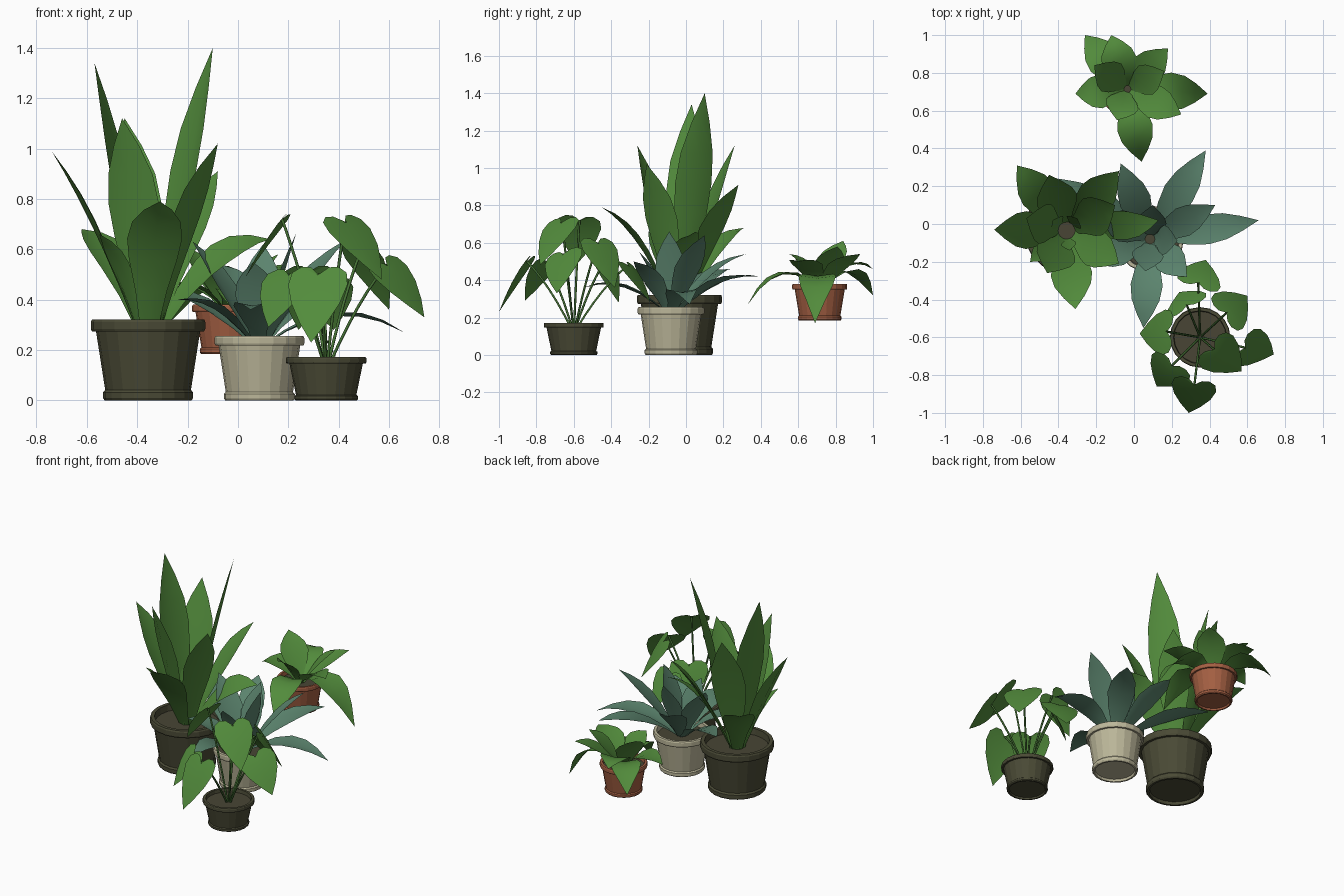
import bpy, bmesh, math
from mathutils import Matrix, Vector

cube = bpy.data.objects.get("Cube")
if cube:
    bpy.data.objects.remove(cube, do_unlink=True)


def material(name, red, green, blue):
    mat = bpy.data.materials.new(name)
    mat.use_nodes = True
    colour = (red, green, blue, 1)
    mat.diffuse_color = colour
    shader = mat.node_tree.nodes["Principled BSDF"]
    shader.inputs["Base Color"].default_value = colour
    shader.inputs["Roughness"].default_value = .8
    return mat


LEAF_GREEN = material("leaf green", .085, .26, .045)
STEM_GREEN = material("stem green", .06, .17, .035)
BLUE_GREEN = material("blue green", .105, .23, .155)
CHARCOAL = material("olive charcoal", .068, .068, .036)
CREAM = material("cream glaze", .5, .47, .32)
TERRACOTTA = material("terracotta", .37, .115, .055)
SOIL = material("soil brown", .065, .06, .035)


def add_object(name, bm, mats):
    mesh = bpy.data.meshes.new(name)
    bm.to_mesh(mesh)
    bm.free()
    for mat in mats:
        mesh.materials.append(mat)
    obj = bpy.data.objects.new(name, mesh)
    bpy.context.scene.collection.objects.link(obj)
    return obj


# Pot cross-section as fractions of rim radius and height, foot to soil
POT_PROFILE = [(.68, .06), (.70, 0), (.76, 0), (.79, .03), (.79, .10), (.75, .13),
               (.91, .85), (.98, .85), (1, .88), (1, .97), (.98, 1), (.88, 1), (.86, .87)]


def pot(name, centre, radius, height, mat, sides=20):
    bm = bmesh.new()
    rings = []
    for r, z in POT_PROFILE:
        ring = []
        for i in range(sides):
            a = math.tau * i / sides
            offset = Vector((radius * r * math.cos(a), radius * r * math.sin(a), height * z))
            ring.append(bm.verts.new(centre + offset))
        rings.append(ring)
    for low, high in zip(rings, rings[1:]):
        for i in range(sides):
            j = (i + 1) % sides
            bm.faces.new((low[i], low[j], high[j], high[i]))
    bm.faces.new(rings[0][::-1])
    bm.faces.new(rings[-1]).material_index = 1
    add_object(name, bm, [mat, SOIL])


def bezier(a, b, c, t):
    return a * (1 - t) ** 2 + b * 2 * t * (1 - t) + c * t * t


# Half outlines: position on midrib, position of edge, half width
SWORD = [(0, 0, .32), (.2, .2, .57), (.4, .4, .88), (.55, .55, 1),
         (.7, .7, .88), (.85, .85, .5), (1, 1, 0)]
SPIKE = [(0, 0, .3), (.15, .15, .45), (.32, .32, .8), (.5, .5, 1),
         (.67, .67, .87), (.83, .83, .5), (1, 1, 0)]
HEART = [(0, 0, 0), (0, -.15, .3), (.03, -.17, .62), (.1, -.06, .92), (.25, .16, 1),
         (.5, .46, .82), (.76, .75, .45), (1, 1, 0)]


def leaf(name, base, tip, width, arch, outline, mat, fold, roll=0):
    """A blade with an arched midrib, its edges raised or lowered by fold."""
    base, tip = Vector(base), Vector(tip)
    chord = tip - base
    bend = (base + tip) / 2 + Vector((0, 0, arch))
    side = Matrix.Rotation(roll, 3, chord) @ chord.cross(Vector((0, 0, 1))).normalized()
    bm = bmesh.new()
    rows = []
    for mid, edge, w in outline:
        spine = bm.verts.new(bezier(base, bend, tip, mid))
        if w == 0:
            rows.append((spine, spine, spine))
            continue
        rim = bezier(base, bend, tip, edge)
        tangent = (bend - base).lerp(tip - bend, edge).normalized()
        lift = side.cross(tangent) * w * width * fold
        left, right = [bm.verts.new(rim + side * w * width * s + lift) for s in (-1, 1)]
        rows.append((left, spine, right))
    for low, high in zip(rows, rows[1:]):
        for i in (0, 1):
            corners = dict.fromkeys((low[i], low[i + 1], high[i + 1], high[i]))
            bm.faces.new(list(corners))
    add_object(name, bm, [mat]).data.shade_smooth()


def rosette(name, centre, spread, leaves, outline, mat, fold):
    """Leaves springing from a small circle on the soil."""
    for i, (x, y, z, width, arch) in enumerate(leaves):
        out = Vector((x - centre.x, y - centre.y, 0)).normalized()
        leaf(f"{name}_{i + 1}", centre + out * spread, (x, y, z), width, arch,
             outline, mat, fold)


def stem(name, base, tip):
    curve = bpy.data.curves.new(name, "CURVE")
    curve.dimensions = "3D"
    curve.bevel_depth = .006
    curve.bevel_resolution = 1
    spline = curve.splines.new("POLY")
    spline.points.add(6)
    bend = base.lerp(tip, .5) + Vector((0, 0, .06))
    for i, point in enumerate(spline.points):
        point.co = (*bezier(base, bend, tip, i / 6), 1)
    curve.materials.append(STEM_GREEN)
    obj = bpy.data.objects.new(name, curve)
    bpy.context.scene.collection.objects.link(obj)


# Tall sword-leaved plant in the large pot
pot("large_pot", Vector((-.357, -.035, 0)), .227, .322, CHARCOAL)
rosette("tall_leaf", Vector((-.357, -.035, .28)), .045, [
    (-.10, .10, 1.4, .11, .03), (-.57, .03, 1.34, .11, .03),
    (-.74, -.03, .99, .1, .08), (-.46, -.26, 1.12, .11, .06),
    (-.45, .26, 1.12, .11, .06), (-.08, -.21, 1.02, .1, .08),
    (-.08, .28, .91, .1, .1), (-.31, -.45, .79, .11, .14),
    (-.62, .31, .68, .1, .15), (-.55, -.2, .66, .06, .1),
    (-.34, -.14, .62, .04, .02), (-.3, .03, .6, .05, .02),
    (-.43, .02, .6, .05, .02),
], SWORD, LEAF_GREEN, .2)
leaf("drooping_leaf", (-.31, -.03, .28), (.13, .02, .64), .09, .2, SWORD, LEAF_GREEN, .1, .5)

# Blue-green spiky rosette in the pale pot
pot("pale_pot", Vector((.085, -.08, 0)), .178, .256, CREAM)
rosette("spiky_leaf", Vector((.085, -.08, .22)), .025, [
    (.66, .02, .27, .08, .18), (.38, .39, .42, .085, .12),
    (.43, .10, .64, .08, .06), (.28, -.28, .5, .085, .08),
    (.05, -.55, .36, .085, .14), (-.07, .32, .54, .085, .1),
    (-.4, .24, .46, .085, .1), (.23, -.09, .66, .08, .03),
    (-.18, .05, .63, .085, .05), (.06, -.25, .55, .085, .05),
    (-.24, -.2, .4, .08, .1), (.1, .1, .62, .08, .03),
], SPIKE, BLUE_GREEN, .2)

# Broad-leaved plant in the raised terracotta pot
pot("terracotta_pot", Vector((-.035, .715, .185)), .147, .195, TERRACOTTA)
rosette("broad_leaf", Vector((-.035, .715, .35)), .015, [
    (.39, .69, .17, .1, .3), (.04, .33, .27, .095, .24),
    (-.31, .69, .42, .09, .14), (-.26, 1, .32, .095, .22),
    (-.12, 1, .46, .095, .14), (.18, .93, .54, .09, .06),
    (.25, .58, .5, .09, .1), (-.21, .84, .61, .09, .05),
    (-.09, .55, .54, .09, .07), (.16, .81, .58, .085, .04),
], SPIKE, LEAF_GREEN, .15)

# Heart-leaved plant on thin stems in the small pot
small_centre = Vector((.35, -.6, 0))
pot("small_pot", small_centre, .16, .172, CHARCOAL)
HEARTS = [
    ((.32, -.85, .5), (.29, -1, .23), 0), ((.59, -.655, .54), (.74, -.69, .33), .4),
    ((.425, -.665, .71), (.57, -.78, .48), .1), ((.2, -.75, .5), (.12, -.86, .29), 0),
    ((.175, -.57, .72), (.03, -.58, .49), .15), ((.28, -.43, .51), (.24, -.36, .28), 0),
    ((.49, -.47, .6), (.60, -.38, .36), 0), ((.34, -.31, .48), (.38, -.19, .28), 0),
]
for i, (notch, tip, roll) in enumerate(HEARTS):
    notch = Vector(notch)
    foot = small_centre + (notch - small_centre) * .05
    foot.z = .14
    stem(f"heart_stem_{i + 1}", foot, notch)
    leaf(f"heart_leaf_{i + 1}", notch, tip, .12, .03, HEART, LEAF_GREEN, -.08, roll)
